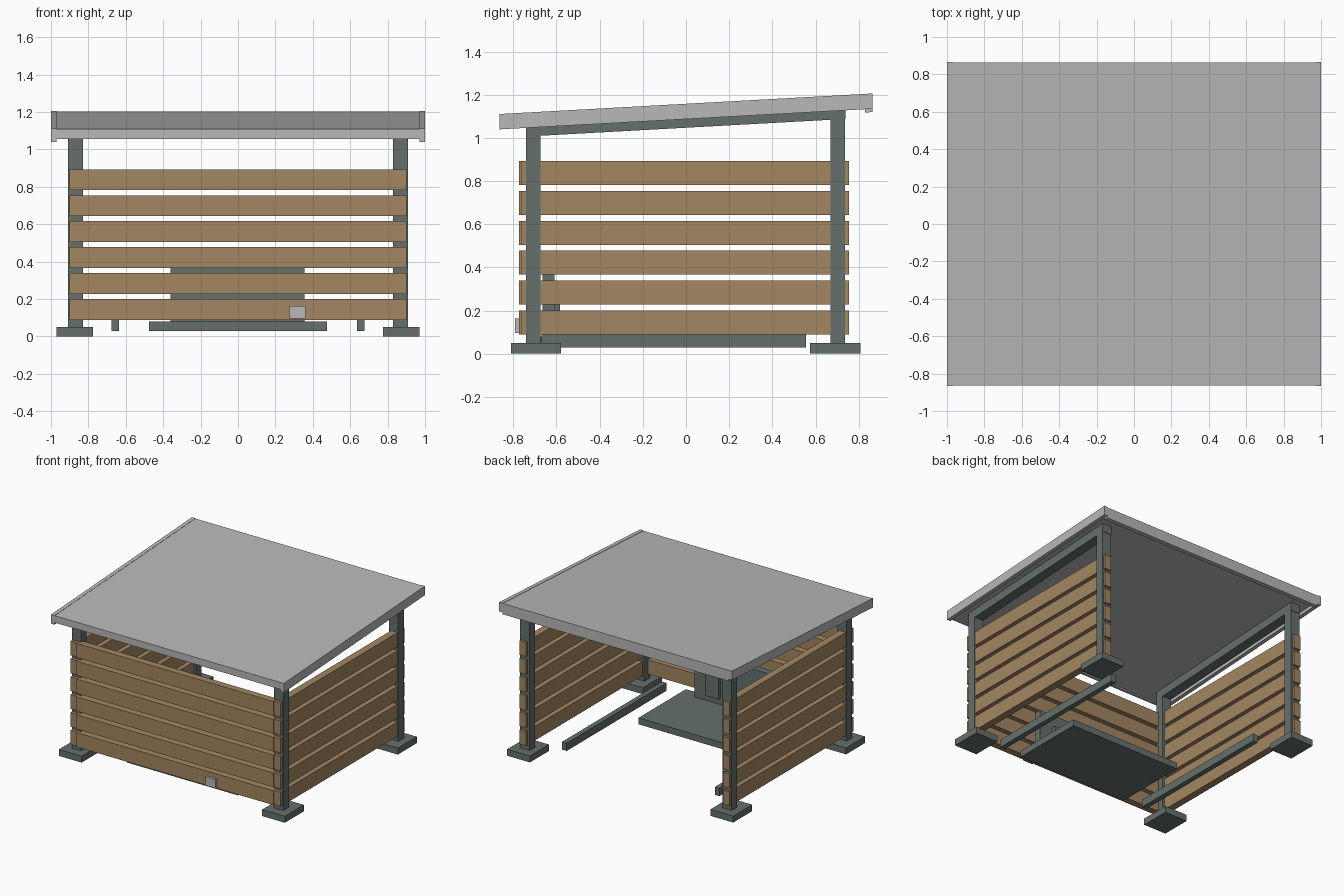
import bpy
import bmesh

cube = bpy.data.objects.get("Cube")
if cube:
    bpy.data.objects.remove(cube, do_unlink=True)


def material(name, rgb):
    mat = bpy.data.materials.new(name)
    mat.use_nodes = True
    color = (*rgb, 1.0)
    mat.diffuse_color = color
    mat.node_tree.nodes["Principled BSDF"].inputs["Base Color"].default_value = color
    return mat


WOOD = material("warm wood", (0.37, 0.24, 0.122))
STEEL = material("dark green grey steel", (0.13, 0.16, 0.15))
SHEET = material("light grey sheet", (0.48, 0.48, 0.48))
SLOPE = 0.055


def box(name, mat, x, y, z, slope=0.0):
    """Box from ranges; slope lifts it along y."""
    bm = bmesh.new()
    bmesh.ops.create_cube(bm, size=1.0)
    for v in bm.verts:
        px, py, pz = (r[0] if c < 0 else r[1] for c, r in zip(v.co, (x, y, z)))
        v.co = (px, py, pz + slope * py)
    mesh = bpy.data.meshes.new(name)
    bm.to_mesh(mesh)
    bm.free()
    mesh.materials.append(mat)
    obj = bpy.data.objects.new(name, mesh)
    bpy.context.collection.objects.link(obj)
    return obj


def span(center, size):
    return (center - size / 2, center + size / 2)


def mirrored(side, inner, outer):
    return tuple(sorted((side * inner, side * outer)))


# Sloped roof sheet with raised side trims and end fascias
box("roof_sheet", SHEET, (-0.97, 0.97), (-0.86, 0.86), (1.112, 1.156), SLOPE)
box("front_fascia", SHEET, (-0.97, 0.97), (-0.863, -0.845), (1.102, 1.156), SLOPE)
box("back_fascia", SHEET, (-0.97, 0.97), (0.83, 0.863), (1.072, 1.156), SLOPE)

for side, label in ((1, "left"), (-1, "right")):
    box(label + "_roof_trim", SHEET, mirrored(side, 0.97, 1.0),
        (-0.865, 0.865), (1.087, 1.158), SLOPE)
    # Roof beam, posts and feet
    box(label + "_roof_beam", STEEL, mirrored(side, 0.83, 0.906),
        (-0.74, 0.74), (1.047, 1.112), SLOPE)
    for end, y in (("front", -0.707), ("back", 0.703)):
        top = 1.085 + SLOPE * y
        box(f"{end}_{label}_post", STEEL, mirrored(side, 0.83, 0.908),
            span(y, 0.068), (0.04, top))
        box(f"{end}_{label}_foot", STEEL, span(side * 0.873, 0.195),
            span(y + 0.012 * (1 if y < 0 else -1), 0.233), (0.0, 0.05))
    # Floor rail
    box(label + "_floor_rail", STEEL, mirrored(side, 0.636, 0.676),
        (-0.67, 0.555), (0.03, 0.09))

# Horizontal wall boards on the front and both sides
for i in range(6):
    z = (0.089 + i * 0.1386, 0.2 + i * 0.1386)
    box(f"front_board_{i + 1}", WOOD, (-0.845, 0.845), (-0.773, -0.718), z)
    for side, label in ((1, "left"), (-1, "right")):
        box(f"{label}_board_{i + 1}", WOOD, mirrored(side, 0.846, 0.902),
            (-0.765, 0.755), z)

# Floor plate with upright equipment panel
box("floor_plate", STEEL, (-0.477, 0.477), (-0.68, -0.098), (0.03, 0.08))
box("equipment_panel", STEEL, (-0.36, 0.355), (-0.665, -0.61), (0.078, 0.43))
box("control_box", STEEL, (0.13, 0.24), (-0.612, -0.583), (0.13, 0.33))

# Small outlet box on the front
box("outlet_box", SHEET, (0.275, 0.36), (-0.792, -0.772), (0.096, 0.163))
